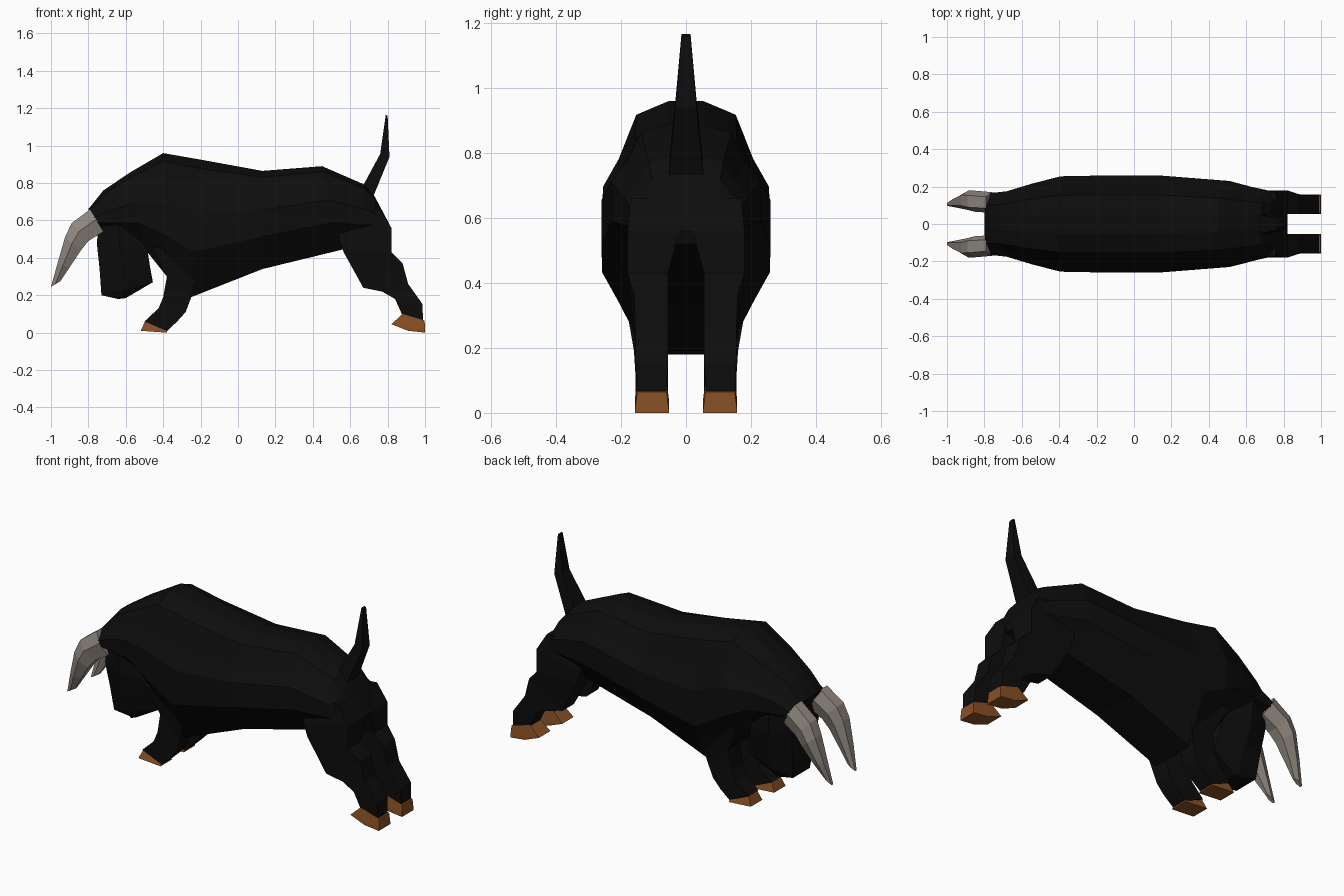
import bpy, bmesh


def material(name, rgb):
    m = bpy.data.materials.new(name)
    m.diffuse_color = (*rgb, 1)
    return m


BLACK = material("black hide", (0.004, 0.004, 0.004))
BROWN = material("brown hoof", (0.25, 0.08, 0.018))
GREY = material("grey horn", (0.28, 0.245, 0.215))


def loft(name, rings, mat, mirror=False):
    """Skin a list of equal-length point rings and cap both ends."""
    bm = bmesh.new()
    loops = [[bm.verts.new(p) for p in ring] for ring in rings]
    n = len(rings[0])
    for a, b in zip(loops, loops[1:]):
        for i in range(n):
            j = (i + 1) % n
            bm.faces.new((a[i], a[j], b[j], b[i]))
    bm.faces.new(loops[0])
    bm.faces.new(loops[-1])
    bmesh.ops.recalc_face_normals(bm, faces=bm.faces)
    me = bpy.data.meshes.new(name)
    bm.to_mesh(me)
    bm.free()
    me.materials.append(mat)
    ob = bpy.data.objects.new(name, me)
    bpy.context.collection.objects.link(ob)
    if mirror:
        mod = ob.modifiers.new("mirror", 'MIRROR')
        mod.use_axis = (False, True, False)
        mod.use_mirror_merge = False
    return ob


def section(ax, az, bx, bz, y0, y1, cut=0.0):
    """Ring between front point a and back point b, spanning y0..y1, corners cut."""
    def p(t, s):
        return (ax + (bx - ax) * t, y0 + (y1 - y0) * s, az + (bz - az) * t)
    if cut == 0:
        return [p(0, 0), p(0, 1), p(1, 1), p(1, 0)]
    return [p(0, cut), p(0, 1 - cut), p(0.45, 1),
            p(1, 1 - cut), p(1, cut), p(0.45, 0)]


# Body: slanted sections (top x, top z, bottom x, bottom z, half width)
PROFILE = [(0.2, 0), (0.6, 0.065), (0.81, 0.27), (1, 0.4),
           (1, 0.67), (0.81, 0.79), (0.5, 1)]


def body_ring(tx, tz, bx, bz, w):
    half = [(tx + (bx - tx) * t, w * s, tz + (bz - tz) * t) for s, t in PROFILE]
    return half + [(x, -y, z) for x, y, z in reversed(half)]


loft("body", [body_ring(*s) for s in [
    (-0.80, 0.66, -0.73, 0.55, 0.165),
    (-0.72, 0.76, -0.62, 0.50, 0.175),
    (-0.58, 0.855, -0.50, 0.45, 0.215),
    (-0.40, 0.96, -0.38, 0.30, 0.255),
    (-0.20, 0.925, -0.25, 0.19, 0.258),
    (0.13, 0.865, 0.13, 0.34, 0.26),
    (0.45, 0.89, 0.54, 0.44, 0.23),
    (0.68, 0.79, 0.65, 0.47, 0.19),
    (0.73, 0.73, 0.74, 0.50, 0.175),
    (0.82, 0.56, 0.81, 0.52, 0.15)]], BLACK)

# Hanging head
loft("head", [section(*s, 0.12) for s in [
    (-0.74, 0.60, -0.52, 0.62, -0.17, 0.17),
    (-0.755, 0.48, -0.485, 0.45, -0.16, 0.16),
    (-0.74, 0.34, -0.47, 0.35, -0.13, 0.13),
    (-0.73, 0.20, -0.455, 0.27, -0.10, 0.10),
    (-0.64, 0.18, -0.60, 0.185, -0.08, 0.08)]], BLACK)

# Curved horns
loft("horns", [section(*s, 0.22) for s in [
    (-0.79, 0.66, -0.72, 0.54, 0.06, 0.17),
    (-0.89, 0.585, -0.80, 0.49, 0.065, 0.178),
    (-0.925, 0.51, -0.84, 0.44, 0.075, 0.178),
    (-0.965, 0.37, -0.90, 0.35, 0.085, 0.15),
    (-1.00, 0.245, -0.95, 0.275, 0.093, 0.118)]], GREY, True)

# Front legs and hooves
loft("front_legs", [section(*s) for s in [
    (-0.46, 0.46, -0.20, 0.42, 0.05, 0.20),
    (-0.38, 0.30, -0.25, 0.19, 0.055, 0.16),
    (-0.40, 0.19, -0.28, 0.11, 0.055, 0.155),
    (-0.425, 0.13, -0.325, 0.06, 0.055, 0.155),
    (-0.50, 0.06, -0.38, 0.008, 0.06, 0.15)]], BLACK, True)
loft("front_hooves", [section(*s) for s in [
    (-0.495, 0.065, -0.38, 0.02, 0.067, 0.143),
    (-0.52, 0.01, -0.38, 0.0, 0.053, 0.157)]], BROWN, True)

# Rear legs and hooves
loft("rear_legs", [section(*s) for s in [
    (0.52, 0.64, 0.76, 0.66, 0.02, 0.17),
    (0.54, 0.50, 0.82, 0.56, 0.02, 0.18),
    (0.565, 0.43, 0.82, 0.43, 0.055, 0.18),
    (0.67, 0.24, 0.88, 0.37, 0.055, 0.16),
    (0.77, 0.22, 0.91, 0.26, 0.055, 0.155),
    (0.84, 0.18, 0.985, 0.155, 0.055, 0.155),
    (0.88, 0.09, 0.99, 0.065, 0.062, 0.148)]], BLACK, True)
loft("rear_hooves", [section(*s) for s in [
    (0.88, 0.10, 0.998, 0.065, 0.06, 0.15),
    (0.82, 0.045, 1.0, 0.012, 0.053, 0.157),
    (0.91, 0.01, 1.0, 0.0, 0.053, 0.157)]], BROWN, True)

# Raised tail
loft("tail", [section(*s) for s in [
    (0.66, 0.77, 0.72, 0.72, -0.053, 0.053),
    (0.76, 0.955, 0.81, 0.94, -0.033, 0.033),
    (0.79, 1.165, 0.80, 1.16, -0.014, 0.014)]], BLACK)
